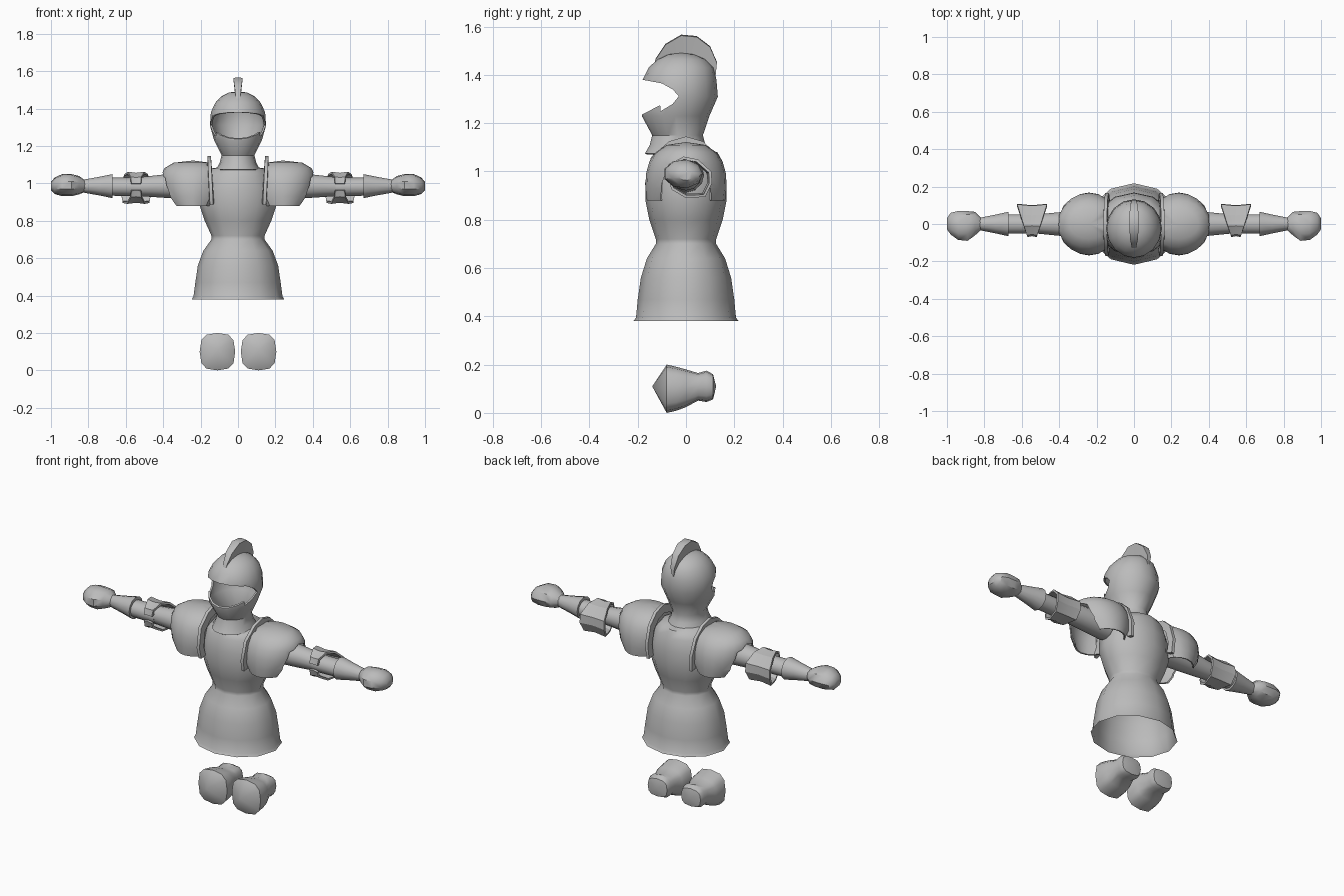
import bpy, bmesh, math
from mathutils import Vector

if "Cube" in bpy.data.objects:
    bpy.data.objects.remove(bpy.data.objects["Cube"])

steel = bpy.data.materials.new("steel_grey")
steel.diffuse_color = (0.5, 0.5, 0.5, 1)
steel.use_nodes = True
steel.node_tree.nodes["Principled BSDF"].inputs["Base Color"].default_value = steel.diffuse_color


def make(name, bm):
    bmesh.ops.remove_doubles(bm, verts=bm.verts, dist=1e-5)
    bmesh.ops.recalc_face_normals(bm, faces=bm.faces)
    me = bpy.data.meshes.new(name)
    bm.to_mesh(me)
    bm.free()
    ob = bpy.data.objects.new(name, me)
    bpy.context.collection.objects.link(ob)
    me.materials.append(steel)
    return ob


def loft(name, rings, caps=(False, False), closed=True):
    """Skin a list of point rings; a cap is False, True (flat) or an apex point."""
    bm = bmesh.new()
    vs = [[bm.verts.new(p) for p in r] for r in rings]
    n = len(vs[0])
    for a, b in zip(vs, vs[1:]):
        for i in range(n if closed else n - 1):
            j = (i + 1) % n
            bm.faces.new((a[i], a[j], b[j], b[i]))
    for cap, r in zip(caps, (vs[0], vs[-1])):
        if cap is True:
            bm.faces.new(r)
        elif cap:
            tip = bm.verts.new(cap)
            for i in range(n):
                bm.faces.new((r[i], r[(i + 1) % n], tip))
    return make(name, bm)


def ellipse(axis, at, c1, c2, r1, r2, n, power=1.0):
    """Ring across an axis; power below 1 squares the ring off."""
    pts = []
    for i in range(n):
        t = 2 * math.pi * i / n
        s, c = math.sin(t), math.cos(t)
        u = c1 + r1 * math.copysign(abs(c) ** power, c)
        v = c2 + r2 * math.copysign(abs(s) ** power, s)
        pts.append({'x': (at, u, v), 'y': (u, at, v), 'z': (u, v, at)}[axis])
    return pts


def prism(name, outline, x0, x1):
    """Extrude a (y, z) outline along x."""
    return loft(name, [[(x, y, z) for y, z in outline] for x in (x0, x1)], (True, True))


def finish(ob, thickness=0, cutter=None, mirror=False, angle=40):
    """Shell, cut and mirror, then shade."""
    if thickness:
        m = ob.modifiers.new("shell", 'SOLIDIFY')
        m.thickness, m.offset = thickness, -1
    if cutter:
        m = ob.modifiers.new("cut", 'BOOLEAN')
        m.operation, m.solver, m.object = 'DIFFERENCE', 'EXACT', cutter
    if mirror:
        m = ob.modifiers.new("mirror", 'MIRROR')
        m.use_mirror_merge = False
    bpy.context.view_layer.update()
    dg = bpy.context.evaluated_depsgraph_get()
    me = bpy.data.meshes.new_from_object(ob.evaluated_get(dg))
    ob.modifiers.clear()
    ob.data = me
    if cutter:
        bpy.data.objects.remove(cutter)
    bpy.ops.object.select_all(action='DESELECT')
    ob.select_set(True)
    bpy.context.view_layer.objects.active = ob
    bpy.ops.object.shade_smooth_by_angle(angle=math.radians(angle))


# Torso and flared skirt, open below: (z, half width, half depth)
body = [(0.38, .247, .218), (0.395, .238, .207), (0.47, .228, .2), (0.56, .215, .187),
        (0.64, .185, .162), (0.7, .142, .125), (0.72, .142, .125), (0.8, .178, .152),
        (0.88, .205, .168), (0.97, .2, .166), (1.04, .175, .152), (1.08, .14, .13)]
finish(loft("torso_and_skirt", [ellipse('z', z, 0, 0, a, b, 12) for z, a, b in body],
            (False, (0, 0, 1.1))), angle=50)

# Helmet with neck guard: (z, centre y, half width, half depth)
head = [(1.075, -.035, .115, .135), (1.11, -.035, .098, .115), (1.15, -.035, .088, .105),
        (1.23, -.043, .128, .14), (1.31, -.025, .15, .157), (1.38, -.027, .145, .153),
        (1.43, -.02, .122, .135), (1.465, -.018, .09, .1), (1.485, -.02, .05, .055)]
visor = [(-.3, 1.385), (-.18, 1.38), (-.1, 1.365), (-.055, 1.34), (-.03, 1.312),
         (-.055, 1.28), (-.105, 1.25), (-.107, 1.275), (-.155, 1.25), (-.185, 1.235), (-.3, 1.23)]
finish(loft("helmet", [ellipse('z', z, 0, y, a, b, 16) for z, y, a, b in head],
            (False, (0, -.02, 1.492))),
       .01, prism("visor_cutter", visor, -.3, .3))

# Curved crest: (y, z) of the outer and inner edge, half thickness
outer = [(-.14, 1.41), (-.125, 1.465), (-.085, 1.525), (-.02, 1.563), (.045, 1.557),
         (.1, 1.515), (.128, 1.45), (.122, 1.39)]
inner = [(-.13, 1.41), (-.11, 1.44), (-.075, 1.465), (-.02, 1.48), (.03, 1.47),
         (.07, 1.445), (.095, 1.415), (.105, 1.385)]
thick = [.003, .012, .02, .025, .025, .02, .013, .003]
finish(loft("crest", [[(-.4 * t, *i), (-t, *o), (0, o[0], o[1] + .004), (t, *o), (.4 * t, *i)]
                      for o, i, t in zip(outer, inner, thick)], (True, True)))

# Shoulder domes with an arch cut out for the arm
dome = [(0.88, .12, .162), (0.93, .155, .168), (0.99, .168, .166), (1.04, .17, .152),
        (1.08, .155, .125), (1.11, .105, .08)]
rings = [[(max(x, .148), y, z) for x, y, z in ellipse('z', z, .24, 0, a, b, 20)]
         for z, a, b in dome]
arch = [(-.11, .8), (-.1, .95), (-.07, 1.03), (0, 1.06), (.07, 1.03), (.1, .95), (.11, .8)]
finish(loft("shoulder_guard", rings, (False, (.24, 0, 1.122))), .008,
       prism("arm_cutter", arch, .2, .6), True)

# Raised rim on the inner side of each shoulder dome
rim = [(-.155, .885), (-.17, .95), (-.145, 1.06), (-.07, 1.125), (0, 1.145),
       (.07, 1.125), (.13, 1.07), (.165, .97), (.158, .885)]
sections = []
for y, z in rim:
    iy, iz = y * .78, .93 + (z - .93) * .78
    x = .14 + .012 * (z - .88) / .25
    sections.append([(x - .008, y, z), (x + .01, y, z), (x + .012, iy, iz), (x - .012, iy, iz)])
finish(loft("shoulder_rim", sections, (True, True)), mirror=True)


# Arm pieces, lofted along x: (x, centre y, centre z, half depth, half height)
def limb(name, data, n, caps=(True, True)):
    finish(loft(name, [ellipse('x', x, y, z, a, b, n) for x, y, z, a, b in data], caps),
           mirror=True)


limb("upper_arm", [(.2, 0, .985, .075, .072), (.4, 0, .985, .063, .062),
                   (.53, 0, .982, .05, .05)], 12)
limb("forearm", [(.52, 0, .98, .052, .05), (.68, 0, .982, .052, .048)], 12)
limb("gauntlet_cuff", [(.672, 0, .985, .065, .064), (.74, 0, .985, .05, .05),
                       (.83, 0, .985, .032, .034)], 12)
limb("hand", [(.815, 0, .985, .03, .03), (.85, 0, .99, .065, .05), (.89, -.013, .99, .082, .06),
              (.94, -.01, .99, .08, .06), (.98, 0, .987, .06, .045), (1, 0, .985, .03, .022)], 9)

# Elbow guards: wrap open at the front, widening to the back
wrap = [(-.07, 1.0), (-.06, 1.035), (-.01, 1.062), (.05, 1.05), (.105, 1.0),
        (.108, .95), (.08, .895), (.0, .89), (-.06, .925), (-.07, .96)]
strips = []
for side in (-1, 0, 1):
    row = []
    for y, z in wrap:
        w = .025 + .055 * (y + .07) / .178
        flare = 1 if side else .93
        row.append((.545 + side * w, y * flare, .977 + (z - .977) * flare))
    strips.append(row)
finish(loft("elbow_guard", strips, closed=False), .012, mirror=True, angle=25)

# Feet with a pointed toe and a waisted ankle: (y, centre z, half width, half height)
foot = [(-.08, .1, .095, .1), (-.04, .1, .094, .091), (0, .102, .088, .078),
        (.05, .108, .07, .057), (.085, .11, .072, .065), (.112, .108, .064, .052)]
finish(loft("foot", [ellipse('y', y, .11, z, a, b, 12, .7) for y, z, a, b in foot],
            ((.11, -.14, .11), (.11, .125, .11))), mirror=True)
